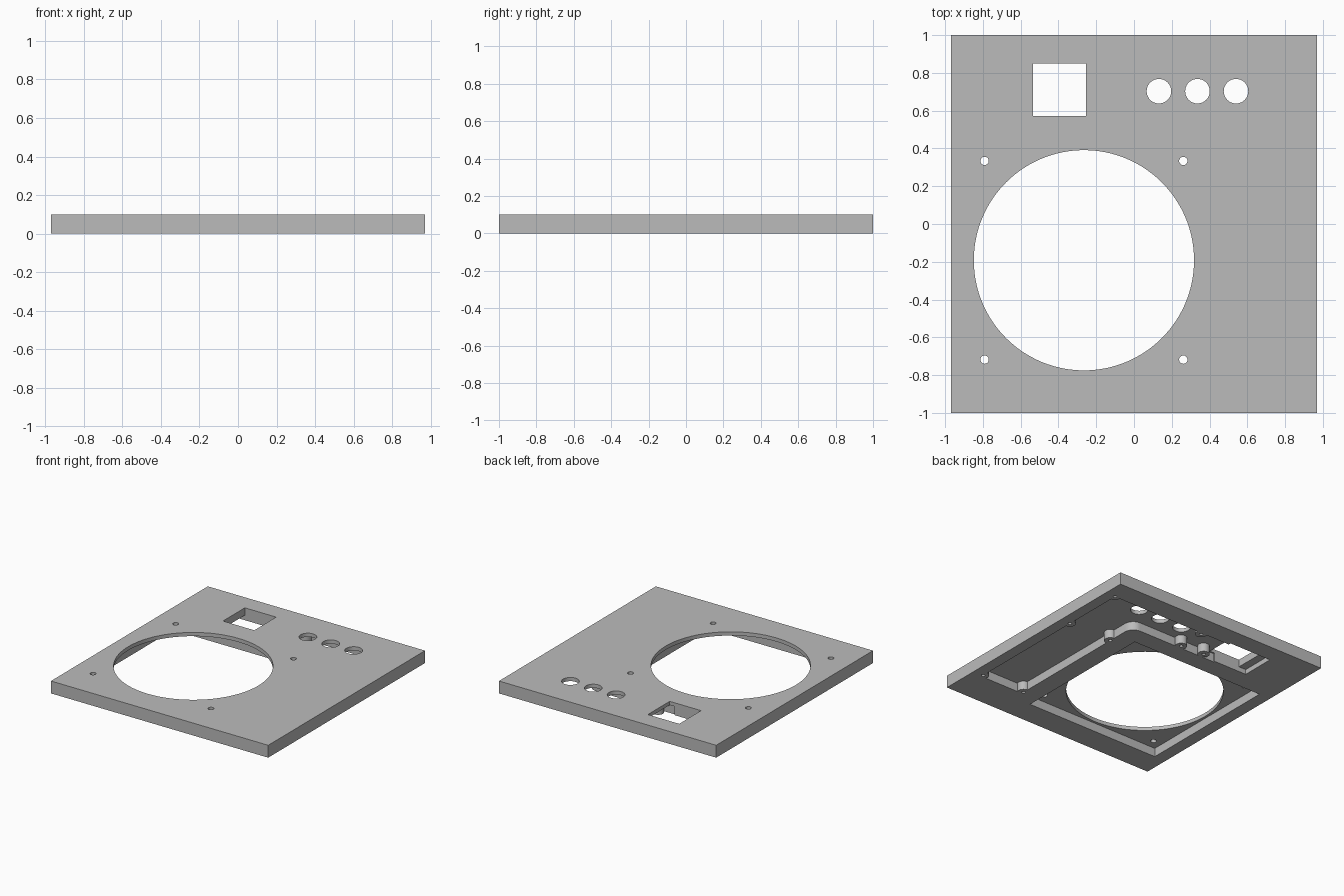
import bpy, bmesh, math

if "Cube" in bpy.data.objects:
    bpy.data.objects.remove(bpy.data.objects["Cube"])

TOP = 0.10      # plate thickness
FLOOR = 0.07    # depth of the pockets cut into the underside

grey = bpy.data.materials.new("plain_grey")
grey.diffuse_color = (0.5, 0.5, 0.5, 1)
grey.use_nodes = True
grey.node_tree.nodes["Principled BSDF"].inputs["Base Color"].default_value = grey.diffuse_color


def prism(name, outline, z0, z1):
    """Extrude a closed xy outline from z0 to z1."""
    bm = bmesh.new()
    face = bm.faces.new([bm.verts.new((x, y, z0)) for x, y in outline])
    ext = bmesh.ops.extrude_face_region(bm, geom=[face])
    moved = [v for v in ext["geom"] if isinstance(v, bmesh.types.BMVert)]
    bmesh.ops.translate(bm, verts=moved, vec=(0, 0, z1 - z0))
    bmesh.ops.recalc_face_normals(bm, faces=bm.faces)
    mesh = bpy.data.meshes.new(name)
    bm.to_mesh(mesh)
    bm.free()
    obj = bpy.data.objects.new(name, mesh)
    bpy.context.collection.objects.link(obj)
    mesh.materials.append(grey)
    return obj


def box(name, x0, x1, y0, y1, z0, z1):
    return prism(name, [(x0, y0), (x1, y0), (x1, y1), (x0, y1)], z0, z1)


def disc(name, x, y, r, z0, z1, n=32):
    pts = [(x + r * math.cos(2 * math.pi * i / n),
            y + r * math.sin(2 * math.pi * i / n)) for i in range(n)]
    return prism(name, pts, z0, z1)


def cut(target, cutter):
    """Subtract the cutter from the target, then discard it."""
    mod = target.modifiers.new("cut", 'BOOLEAN')
    mod.operation = 'DIFFERENCE'
    mod.solver = 'EXACT'
    mod.object = cutter
    bpy.context.view_layer.objects.active = target
    bpy.ops.object.modifier_apply(modifier=mod.name)
    bpy.data.objects.remove(cutter)


panel = box("cover_panel", -0.97, 0.97, -1, 1, 0, TOP)

# Circuit board pocket: L shape with a rounded inner corner
arc = [(0.41 + 0.08 * math.sin(a), 0.48 + 0.08 * math.cos(a))
       for a in (math.pi / 2 * i / 8 for i in range(9))]
pocket = prism("board_pocket", [(0.49, -0.71), (0.88, -0.71), (0.88, 0.83),
                                (-0.30, 0.83), (-0.30, 0.56)] + arc, -0.05, FLOOR)

# Screw posts stay standing inside the pocket
posts = [(0.88, -0.69), (0.88, 0.31), (0.88, 0.83), (0.49, -0.69),
         (0.49, 0.31), (0.035, 0.585), (0.035, 0.815), (-0.17, 0.60)]
for x, y in posts:
    cut(pocket, disc("post", x, y, 0.045, -0.1, TOP))
cut(panel, pocket)
for x, y in posts:
    cut(panel, disc("post_screw_hole", x, y, 0.014, -0.05, 0.055, 16))

# Square fan seat, air opening and four fan screws
fx, fy = -0.265, -0.192
cut(panel, box("fan_seat", fx - 0.603, fx + 0.603, fy - 0.603, fy + 0.603, -0.05, FLOOR))
cut(panel, disc("air_opening", fx, fy, 0.583, -0.1, 0.2, 128))
for sx in (-1, 1):
    for sy in (-1, 1):
        cut(panel, disc("fan_screw", fx + sx * 0.526, fy + sy * 0.526, 0.022, -0.1, 0.2))

# Square socket opening with a stepped ledge underneath
cut(panel, box("socket_ledge", -0.60, -0.22, 0.572, 0.851, -0.05, 0.04))
cut(panel, box("socket_opening", -0.535, -0.255, 0.572, 0.851, -0.1, 0.2))

# Row of three round button openings
for i in range(3):
    cut(panel, disc("button_opening", 0.132 + 0.204 * i, 0.703, 0.065, -0.1, 0.2, 48))

bpy.ops.object.select_all(action='DESELECT')
panel.select_set(True)
bpy.context.view_layer.objects.active = panel
bpy.ops.object.shade_smooth_by_angle(angle=math.radians(30))
